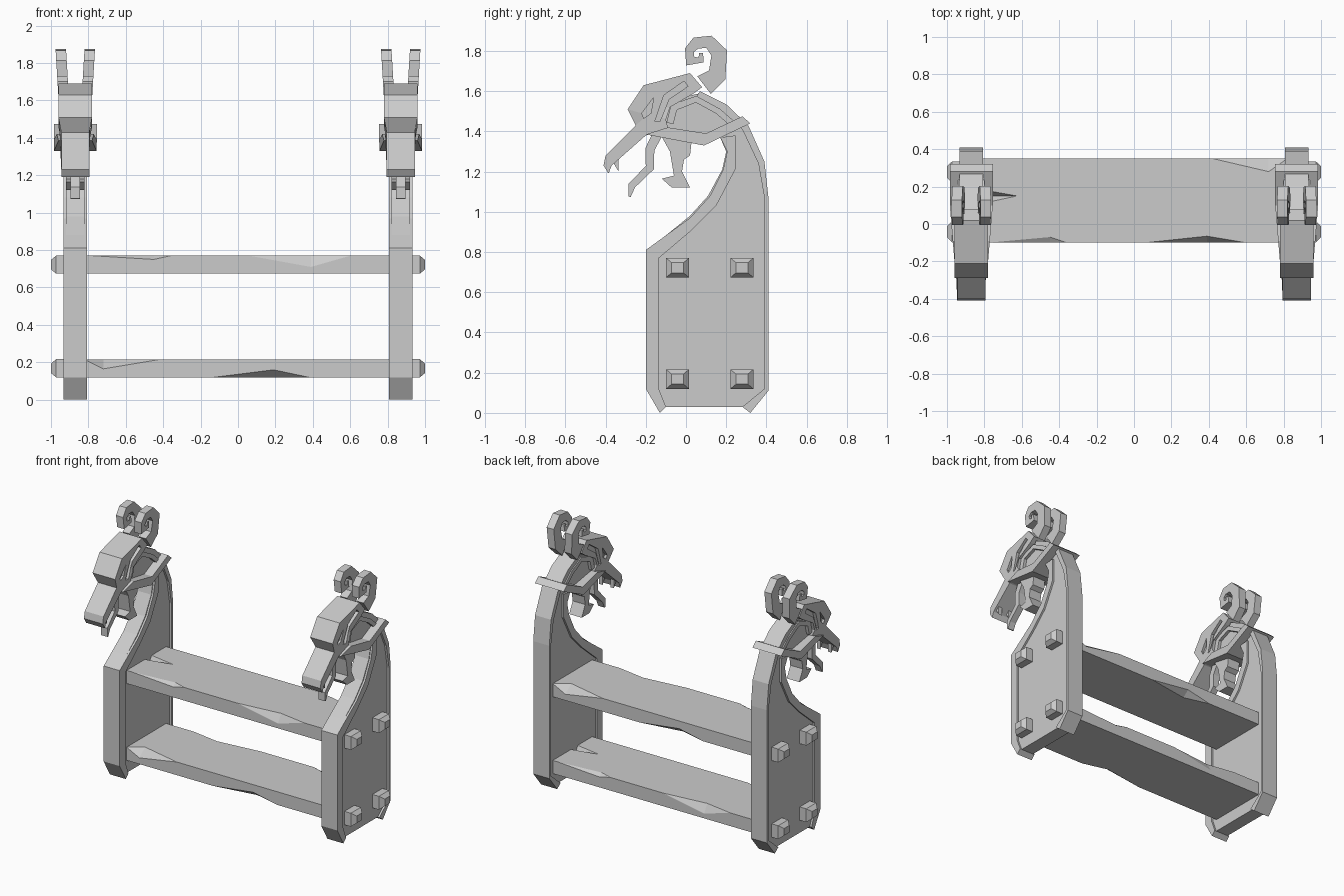
import bpy, bmesh
from mathutils import Vector

cube = bpy.data.objects.get("Cube")
if cube:
    bpy.data.objects.remove(cube, do_unlink=True)

grey = bpy.data.materials.new("plain_grey")
grey.use_nodes = True
grey.diffuse_color = (0.6, 0.6, 0.6, 1)
grey.node_tree.nodes["Principled BSDF"].inputs["Base Color"].default_value = (0.6, 0.6, 0.6, 1)


def finish(name, bm):
    bmesh.ops.recalc_face_normals(bm, faces=bm.faces)
    mesh = bpy.data.meshes.new(name)
    bm.to_mesh(mesh)
    bm.free()
    mesh.materials.append(grey)
    ob = bpy.data.objects.new(name, mesh)
    bpy.context.collection.objects.link(ob)
    return ob


def prism(name, outline, cx, half):
    """Side outline (y, z) given thickness along x; half may be a function of y, z."""
    bm = bmesh.new()
    width = half if callable(half) else lambda y, z: half
    a, b = ([bm.verts.new((cx + s * width(y, z), y, z)) for y, z in outline] for s in (-1, 1))
    bm.faces.new(a)
    bm.faces.new(b[::-1])
    for i in range(len(a)):
        j = (i + 1) % len(a)
        bm.faces.new((a[i], a[j], b[j], b[i]))
    return finish(name, bm)


def ribbon(path, widths):
    """Outline of a flat band following a path."""
    pts = [Vector(p) for p in path]
    left, right = [], []
    for i, p in enumerate(pts):
        d1 = (pts[i] - pts[i - 1]).normalized() if i else None
        d2 = (pts[i + 1] - pts[i]).normalized() if i < len(pts) - 1 else None
        d = ((d1 or d2) + (d2 or d1)).normalized()
        n = Vector((-d.y, d.x)) * widths[i] / 2 / max(d.dot(d1 or d2), 0.6)
        left.append(tuple(p + n))
        right.append(tuple(p - n))
    return left + right[::-1]


def hull(name, points):
    bm = bmesh.new()
    for p in points:
        bm.verts.new(p)
    bmesh.ops.convex_hull(bm, input=bm.verts)
    return finish(name, bm)


def carve(ob, cutters):
    for c in cutters:
        c.hide_render = True
        m = ob.modifiers.new("cut", 'BOOLEAN')
        m.operation, m.solver, m.object = 'DIFFERENCE', 'EXACT', c
    bpy.context.view_layer.update()
    dg = bpy.context.evaluated_depsgraph_get()
    mesh = bpy.data.meshes.new_from_object(ob.evaluated_get(dg))
    ob.modifiers.clear()
    ob.data = mesh
    for c in cutters:
        bpy.data.objects.remove(c, do_unlink=True)


# Side outlines of the end boards and carved heads
board = [(-.19, .81), (-.19, .12), (-.11, .03), (.29, .03), (.4, .12), (.4, 1.07), (.38, 1.25),
         (.29, 1.43), (.2, 1.52), (.07, 1.59), (-.1, 1.55), (-.12, 1.4), (.17, 1.37),
         (.2, 1.3), (.18, 1.21), (.11, 1.08), (.02, .98)]
front_rim = [(-.2, .81), (-.2, .12), (-.13, 0), (-.1, .03), (-.135, .12), (-.135, .77), (.03, .91),
             (.15, 1.03), (.245, 1.21), (.245, 1.38), (.17, 1.37), (.205, 1.3), (.185, 1.21),
             (.12, 1.08), (.02, .97)]
back_rim = [(.28, .03), (.32, 0), (.41, .11), (.41, 1.07), (.39, 1.25), (.31, 1.43), (.2, 1.535),
            (.07, 1.6), (.05, 1.57), (.18, 1.5), (.28, 1.41), (.36, 1.24), (.39, 1.07), (.39, .12)]
skull = [(.02, 1.69), (-.21, 1.63), (-.29, 1.51), (-.25, 1.43), (-.4, 1.28), (-.41, 1.23),
         (-.385, 1.19), (-.37, 1.23), (-.2, 1.38), (-.09, 1.42), (-.1, 1.46), (-.08, 1.52),
         (.04, 1.59), (.08, 1.62)]
eye = [(-.22, 1.49), (-.16, 1.57), (-.175, 1.49), (-.21, 1.465)]
brow_groove = [(-.155, 1.45), (-.11, 1.58), (-.01, 1.65), (.01, 1.625), (-.085, 1.56), (-.13, 1.45)]
jaw = [(-.13, 1.39), (-.08, 1.3), (-.06, 1.18), (-.12, 1.165), (-.07, 1.12), (.02, 1.12),
       (-.02, 1.2), (-.01, 1.26), (.02, 1.28), (.03, 1.37)]
tongue = ribbon([(-.14, 1.39), (-.18, 1.31), (-.18, 1.22), (-.27, 1.13), (-.28, 1.075)],
                [.05, .045, .04, .035, .01])
cheek = ribbon([(-.08, 1.44), (-.06, 1.52), (.05, 1.56), (.16, 1.5), (.24, 1.43)],
               [.035, .035, .03, .03, .03])
strap = [(.32, 1.44), (.28, 1.475), (.1, 1.39), (-.09, 1.42), (-.2, 1.385), (.09, 1.33)]
horn = ribbon([(.09, 1.63), (.155, 1.68), (.165, 1.79), (.115, 1.845), (.05, 1.84), (.018, 1.805),
               (.02, 1.75), (.075, 1.755), (.075, 1.79)],
              [.11, .085, .075, .06, .055, .045, .04, .025, .02])
tooth = [(-.365, 1.25), (-.335, 1.2), (-.335, 1.27)]

for side, label in ((1, "left"), (-1, "right")):
    c = side * .87
    prism(label + "_board", board, c, .05)
    prism(label + "_front_rim", front_rim, c, .064)
    prism(label + "_back_rim", back_rim, c, .064)

    # Head with sunken eyes and brow grooves
    head = prism(label + "_head", skull, c, lambda y, z: .09 if y > -.3 and z > 1.45 else .075)
    carve(head, [prism("cutter", shape, c + s * .1, .035)
                 for s in (-1, 1) for shape in (eye, brow_groove)])
    prism(label + "_cheek_band", cheek, c, .072)
    prism(label + "_strap", strap, c, lambda y, z: .09 + .025 * min(1, max(0, (y + .2) / .3)))
    prism(label + "_lower_jaw", jaw, c, .05)
    prism(label + "_tongue", tongue, c, .025)
    for s, pair in ((1, "a"), (-1, "b")):
        prism(label + "_tooth_" + pair, tooth, c + s * .045, .014)
        # Curled horns leaning outward
        h = prism(label + "_horn_" + pair, horn, c + s * .07, .028)
        for v in h.data.vertices:
            v.co.x += s * .06 * (v.co.z - 1.75)

    # Shelf tenons poking through the board
    for y in (-.042, .278):
        for z in (.168, .722):
            hull(label + "_tenon", [(side * x, y + a * w, z + b * w * .85)
                                    for x, w in ((.9, .057), (.972, .057), (1, .03))
                                    for a in (-1, 1) for b in (-1, 1)])


def chip(x0, x1, xm, y, z, dy, dz):
    """Wedge cutter on a shelf edge; dy and dz point into the wood."""
    return hull("cutter", [(x0, y, z), (x1, y, z), (xm, y, z + dz), (xm, y + dy, z),
                           ((x0 + x1) / 2, y - 2 * dy, z - 2 * dz)])


# Shelves: the lower one is the upper one turned around
for name, z, turn in (("upper_shelf", .7225, 1), ("lower_shelf", .1675, -1)):
    lo, hi = -.0475, .0475
    shelf = hull(name, [(x, y, h) for x in (-.84, .84) for y in (-.225, .225) for h in (lo, hi)])
    carve(shelf, [
        chip(.06, .6, .39, -.225, hi, .035, -.06),
        chip(-.78, -.36, -.45, -.225, hi, .03, -.02),
        chip(.42, .82, .72, .225, hi, -.07, -.05),
        chip(-.38, .13, -.19, .225, lo, -.05, .04),
        hull("cutter", [(-.86, .075, .06), (-.86, -.035, .06), (-.61, .025, .052), (-.86, .025, -.02)])])
    for v in shelf.data.vertices:
        v.co = (v.co.x * turn, v.co.y * turn + .125, v.co.z + z)
